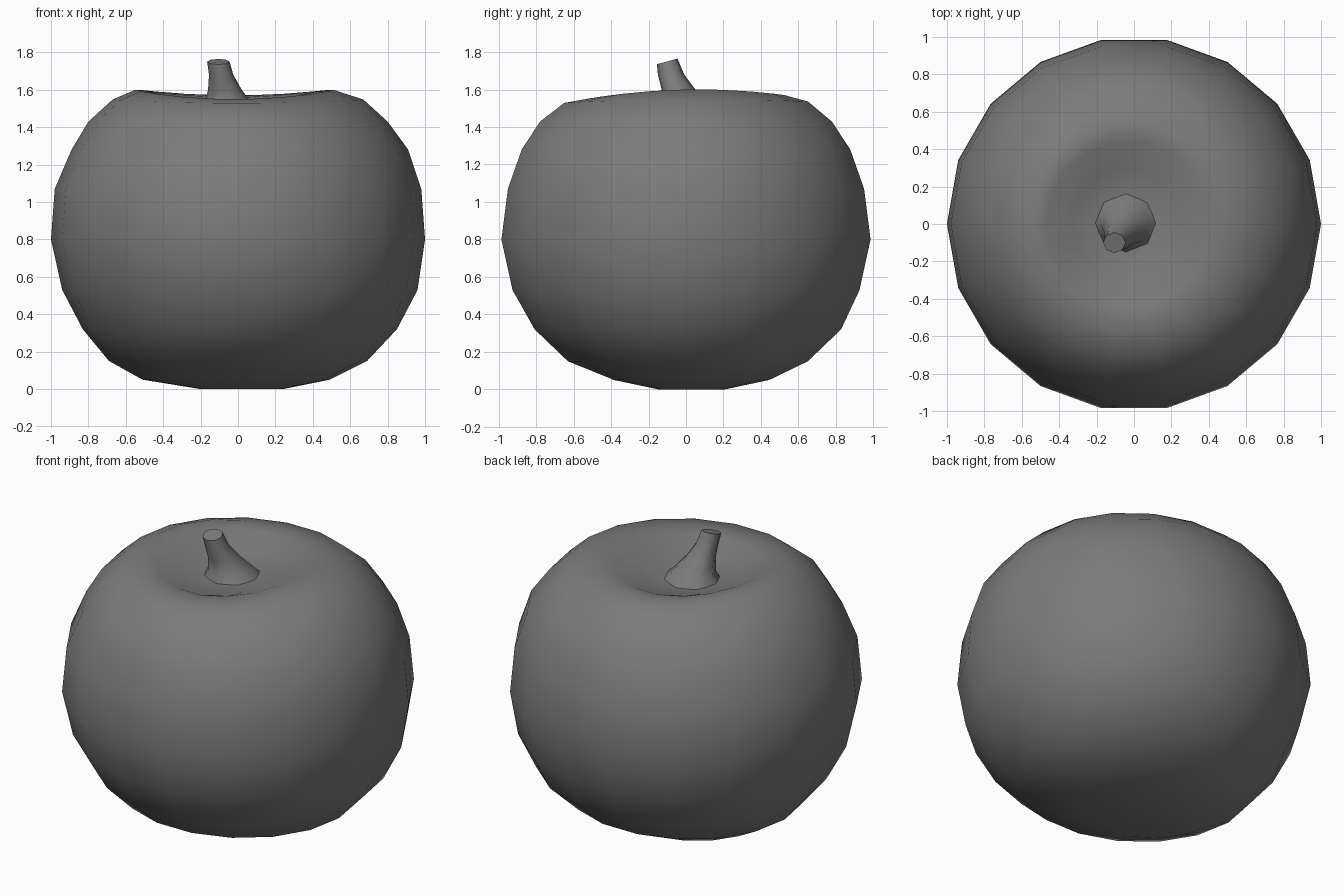
import bpy
import bmesh
from math import sin, cos, tau, radians

cube = bpy.data.objects.get("Cube")
if cube:
    bpy.data.objects.remove(cube, do_unlink=True)


def make_material(name, colour):
    mat = bpy.data.materials.new(name)
    mat.use_nodes = True
    mat.diffuse_color = colour
    mat.node_tree.nodes["Principled BSDF"].inputs["Base Color"].default_value = colour
    return mat


def loft(name, rings, sides, mat, angle, wave=None):
    """Skin stacked rings given as (height, radius x, radius y, centre x, centre y)."""
    bm = bmesh.new()
    loops = []
    for i, (z, rx, ry, cx, cy) in enumerate(rings):
        loop = []
        for k in range(sides):
            # Alternate the phase a little for a hand-shaped look
            a = tau * k / sides
            dz = wave(a, rx, z) if wave else 0
            loop.append(bm.verts.new((cx + rx * cos(a), cy + ry * sin(a), z + dz)))
        loops.append(loop)
    for low, high in zip(loops, loops[1:]):
        for k in range(sides):
            n = (k + 1) % sides
            bm.faces.new((low[k], low[n], high[n], high[k]))
    bm.faces.new(loops[0][::-1])
    bm.faces.new(loops[-1])
    mesh = bpy.data.meshes.new(name)
    bm.to_mesh(mesh)
    bm.free()
    mesh.materials.append(mat)
    obj = bpy.data.objects.new(name, mesh)
    bpy.context.collection.objects.link(obj)
    bpy.ops.object.select_all(action="DESELECT")
    obj.select_set(True)
    bpy.context.view_layer.objects.active = obj
    bpy.ops.object.shade_smooth_by_angle(angle=radians(angle))
    return obj


def rim_wave(a, radius, z):
    """Raise the sides of the rim and lower its front."""
    if z < 1.45 or radius < 0.2:
        return 0
    return (0.02 * cos(2 * a) + 0.01 * sin(a)) * (1 if radius < 0.65 else 0.4)


grey = make_material("grey", (0.2, 0.2, 0.2, 1))

# Fruit: rounded body closing over into a shallow dimple
body_rings = [
    (0.0, 0.22, 0.18, 0.02, 0.03),
    (0.05, 0.5, 0.42, -0.01, 0.03),
    (0.15, 0.69, 0.65, 0, 0.01),
    (0.32, 0.84, 0.83, 0.01, 0.01),
    (0.53, 0.95, 0.94, 0.01, 0),
    (0.8, 1.0, 1.0, 0, 0),
    (1.07, 0.98, 0.965, 0, 0),
    (1.28, 0.9, 0.89, 0.01, 0),
    (1.43, 0.8, 0.79, 0, 0),
    (1.54, 0.67, 0.66, 0, 0),
    (1.58, 0.53, 0.53, -0.02, 0),
    (1.57, 0.44, 0.44, -0.03, 0),
    (1.51, 0.29, 0.3, -0.04, 0),
    (1.48, 0.13, 0.13, -0.05, 0.01),
]
loft("fruit_body", body_rings, 18, grey, 80, rim_wave)

# Stem: flared foot leaning to the front
stem_rings = [
    (1.46, 0.19, 0.17, -0.04, 0.01),
    (1.52, 0.13, 0.13, -0.05, 0),
    (1.6, 0.09, 0.09, -0.07, -0.04),
    (1.68, 0.065, 0.07, -0.09, -0.08),
    (1.75, 0.06, 0.055, -0.105, -0.1),
]
loft("stem", stem_rings, 8, grey, 50, lambda a, r, z: 0.015 * sin(a) if z > 1.7 else 0)
